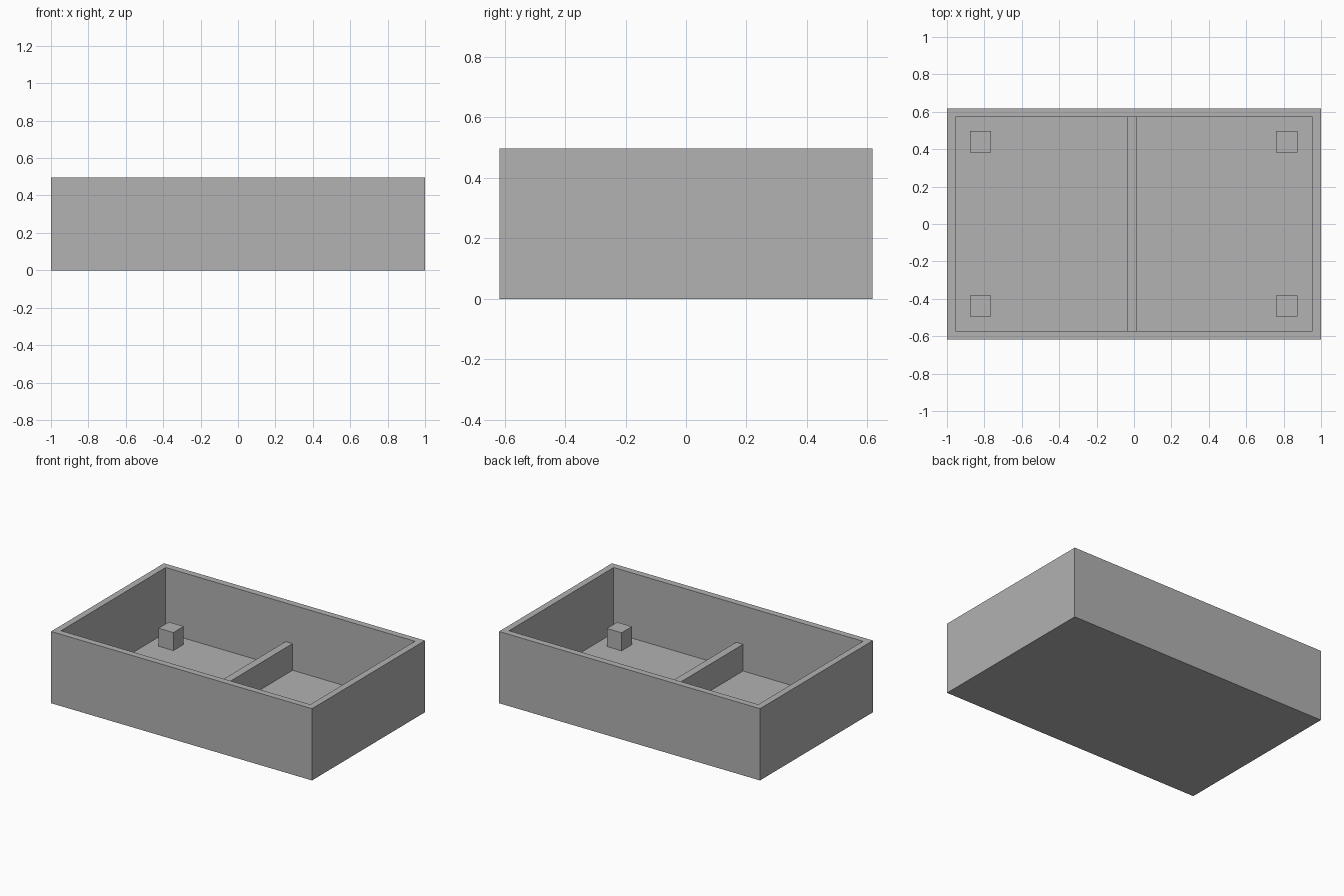
import bpy
import bmesh
from mathutils import Matrix, Vector

if "Cube" in bpy.data.objects:
    bpy.data.objects.remove(bpy.data.objects["Cube"], do_unlink=True)

# Overall sizes
LENGTH, DEPTH, HEIGHT = 2.0, 1.236, 0.497
WALL, FLOOR = 0.045, 0.045
POST, POST_TOP = 0.113, 0.17
DIVIDER_TOP = 0.23
SINK = 0.01  # overlap of fittings into the tray

grey = bpy.data.materials.new("plain grey")
grey.use_nodes = True
colour = (0.445, 0.445, 0.445, 1)
grey.diffuse_color = colour
grey.node_tree.nodes["Principled BSDF"].inputs["Base Color"].default_value = colour


def box_mesh(low, high):
    """Box between two opposite corners."""
    low, high = Vector(low), Vector(high)
    bm = bmesh.new()
    place = Matrix.Translation((low + high) / 2) @ Matrix.Diagonal((*(high - low), 1))
    bmesh.ops.create_cube(bm, size=1, matrix=place)
    return bm


def add_part(name, bm):
    mesh = bpy.data.meshes.new(name)
    bm.to_mesh(mesh)
    bm.free()
    mesh.materials.append(grey)
    part = bpy.data.objects.new(name, mesh)
    bpy.context.collection.objects.link(part)
    return part


# Open tray: inset the top face and push it down to the floor
bm = box_mesh((-LENGTH / 2, -DEPTH / 2, 0), (LENGTH / 2, DEPTH / 2, HEIGHT))
bm.normal_update()
top = max(bm.faces, key=lambda f: f.calc_center_median().z)
bmesh.ops.inset_region(bm, faces=[top], thickness=WALL, use_even_offset=True)
inner = bmesh.ops.extrude_discrete_faces(bm, faces=[top])["faces"]
bmesh.ops.translate(bm, verts=inner[0].verts, vec=(0, 0, FLOOR - HEIGHT))
bmesh.ops.recalc_face_normals(bm, faces=bm.faces)
add_part("tray", bm)

# Low cross wall, slightly off centre
reach = DEPTH / 2 - WALL + SINK
add_part("divider", box_mesh((-0.036, -reach, FLOOR - SINK), (0.017, reach, DIVIDER_TOP)))

# Four corner posts
for side, x in (("right", -0.82), ("left", 0.817)):
    for end, y in (("front", -0.438), ("back", 0.44)):
        h = POST / 2
        add_part(f"{end}_{side}_post",
                 box_mesh((x - h, y - h, FLOOR - SINK), (x + h, y + h, POST_TOP)))
